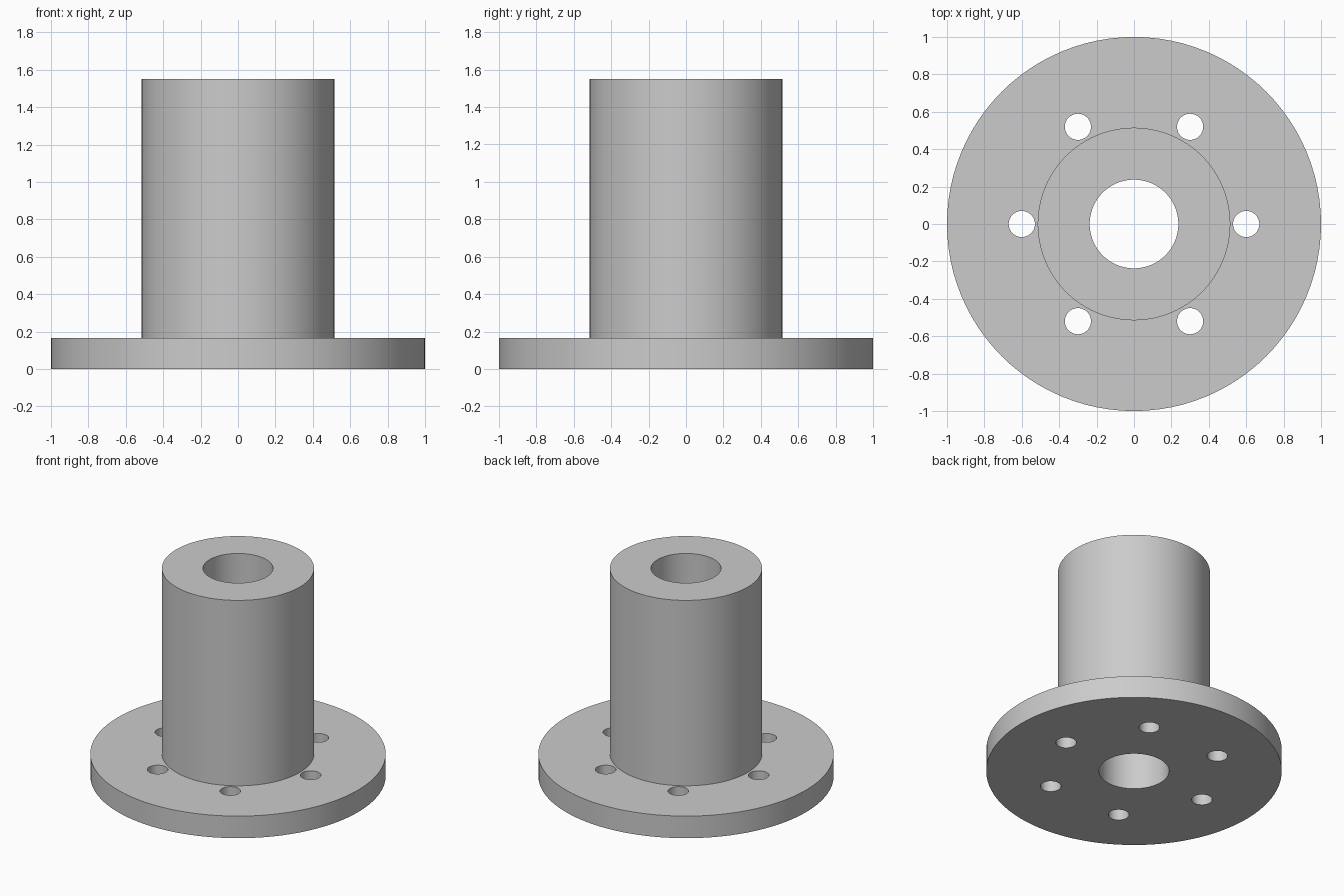
import bpy
import bmesh
from math import cos, sin, pi, radians
from mathutils import Matrix

default = bpy.data.objects.get("Cube")
if default:
    bpy.data.objects.remove(default, do_unlink=True)

FLANGE_R, HUB_R, BORE_R = 1.0, 0.515, 0.237
FLANGE_H, TOTAL_H = 0.165, 1.55
BOLT_R, BOLT_CIRCLE, BOLTS = 0.07, 0.6, 6
SEGMENTS = 96

# Plain grey metal
grey = bpy.data.materials.new("grey_metal")
grey.use_nodes = True
colour = (0.6, 0.6, 0.6, 1)
grey.diffuse_color = colour
grey.node_tree.nodes["Principled BSDF"].inputs["Base Color"].default_value = colour


def add_object(name, bm):
    bmesh.ops.recalc_face_normals(bm, faces=bm.faces)
    mesh = bpy.data.meshes.new(name)
    bm.to_mesh(mesh)
    bm.free()
    obj = bpy.data.objects.new(name, mesh)
    bpy.context.collection.objects.link(obj)
    mesh.materials.append(grey)
    return obj


# Flange, hub and through bore turned from one closed profile
profile = [(BORE_R, 0), (FLANGE_R, 0), (FLANGE_R, FLANGE_H),
           (HUB_R, FLANGE_H), (HUB_R, TOTAL_H), (BORE_R, TOTAL_H)]
bm = bmesh.new()
verts = [bm.verts.new((r, 0, z)) for r, z in profile]
edges = [bm.edges.new((v, verts[i - 1])) for i, v in enumerate(verts)]
bmesh.ops.spin(bm, geom=verts + edges, cent=(0, 0, 0), axis=(0, 0, 1),
               angle=2 * pi, steps=SEGMENTS)
bmesh.ops.remove_doubles(bm, verts=bm.verts, dist=0.0001)
hub = add_object("flanged_hub", bm)

# Ring of bolt holes cut through the flange
bm = bmesh.new()
for i in range(BOLTS):
    a = 2 * pi * i / BOLTS
    place = Matrix.Translation((BOLT_CIRCLE * cos(a), BOLT_CIRCLE * sin(a), FLANGE_H / 2))
    bmesh.ops.create_cone(bm, cap_ends=True, segments=48, radius1=BOLT_R,
                          radius2=BOLT_R, depth=FLANGE_H * 2, matrix=place)
cutter = add_object("bolt_hole_cutter", bm)
cutter.hide_render = True

cut = hub.modifiers.new("bolt_holes", 'BOOLEAN')
cut.operation = 'DIFFERENCE'
cut.solver = 'EXACT'
cut.object = cutter

bpy.ops.object.select_all(action='DESELECT')
hub.select_set(True)
bpy.context.view_layer.objects.active = hub
bpy.ops.object.modifier_apply(modifier=cut.name)
bpy.data.objects.remove(cutter, do_unlink=True)

# Smooth round walls with crisp rims
bpy.ops.object.shade_smooth_by_angle(angle=radians(30))
